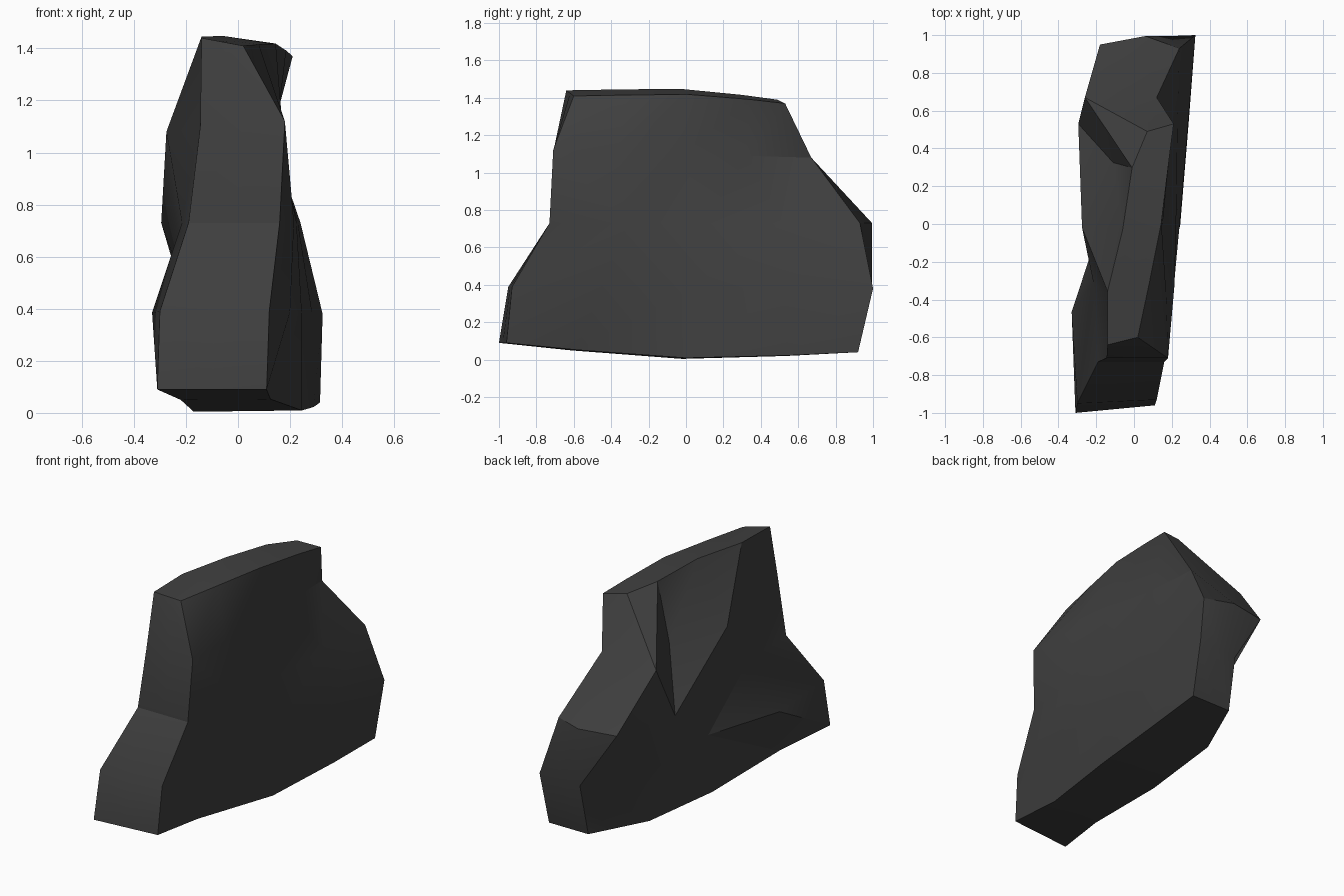
import bpy
import bmesh
import math
from mathutils import Vector

cube = bpy.data.objects.get("Cube")
if cube:
    bpy.data.objects.remove(cube, do_unlink=True)


def make_material(name, colour):
    material = bpy.data.materials.new(name)
    material.use_nodes = True
    material.diffuse_color = colour
    material.node_tree.nodes["Principled BSDF"].inputs["Base Color"].default_value = colour
    return material


# Spacing of the points along a row, front to back
even = (0, .25, .5, .75, 1)
wide = (0, .2, .51, .8, 1)
late = (0, .25, .54, .83, 1)

# Each row of a broad side, lowest first: spacing, widths from front to back,
# then (y, z) of its front end, (y, z) of its back end and the middle rise
rough_side = [
    (wide, (-.31, -.22, -.17, -.12, .04), (-1, .09), (.92, .04), -.06),
    (even, (-.3, -.33, -.17, -.19, .05), (-.95, .39), (.99, .37), 0),
    (even, (-.19, -.215, -.24, -.295, -.18), (-.73, .73), (.95, .73), 0),
    (even, (-.145, -.15, -.275, -.11, -.26), (-.71, 1.1), (.67, 1.06), 0),
    (late, (-.14, -.14, -.06, -.01, .07), (-.64, 1.44), (.49, 1.39), .035),
]
flat_side = [
    (wide, (.11, .125, .245, .29, .315), (-.96, .09), (.92, .04), -.055),
    (even, (.12, .2, .245, .285, .325), (-.93, .39), (1, .38), 0),
    (even, (.16, .215, .225, .23, .24), (-.73, .73), (.93, .73), 0),
    (even, (.18, .17, .15, .135, .12), (-.71, 1.12), (.67, 1.08), 0),
    (late, (.02, .08, .145, .185, .21), (-.6, 1.41), (.53, 1.37), .03),
]

# Direction of the fold across each patch, row by row, front to back
rough_folds = ["////", "/-//", "//-/", "/---"]
flat_folds = ["////", "////", "-///", "////"]


def add_side(mesh, rows):
    """Make the grid of points of one broad side."""
    grid = []
    for spacing, widths, front, back, rise in rows:
        line = []
        for t, x, share in zip(spacing, widths, (0, .5, 1, .5, 0)):
            y, z = Vector(front).lerp(Vector(back), t)
            line.append(mesh.verts.new((x, y, z + rise * share)))
        grid.append(line)
    return grid


def add_folded_strip(mesh, low, high, folds):
    """Join two rows with triangles that follow the folds."""
    for a, b, c, d, fold in zip(low, low[1:], high[1:], high, folds):
        if fold == "/":
            triangles = (a, b, c), (a, c, d)
        else:
            triangles = (a, b, d), (b, c, d)
        for triangle in triangles:
            mesh.faces.new(triangle)


def rim(grid):
    """Points around the edge of a side, closed into a loop."""
    loop = list(grid[0])
    loop += [line[-1] for line in grid[1:]]
    loop += reversed(grid[-1][:-1])
    loop += [line[0] for line in reversed(grid[:-1])]
    return loop


# Rock slab: two broad sides
mesh = bmesh.new()
rough = add_side(mesh, rough_side)
flat = add_side(mesh, flat_side)
for grid, folds in ((rough, rough_folds), (flat, flat_folds)):
    for low, high, fold_row in zip(grid, grid[1:], folds):
        add_folded_strip(mesh, low, high, fold_row)

# Narrow rim with a middle ridge that swells at the back
ends = list(zip(rim(rough), rim(flat)))
ridge = [mesh.verts.new((a.co + b.co) / 2) for a, b in ends]
swell = rim(rough).index(rough[2][-1])
ridge[swell].co += Vector((.03, .055, 0))
for i, (a, b) in enumerate(ends[:-1]):
    c, d = ends[i + 1]
    mesh.faces.new((a, ridge[i], ridge[i + 1], c))
    mesh.faces.new((ridge[i], b, d, ridge[i + 1]))
bmesh.ops.remove_doubles(mesh, verts=mesh.verts, dist=.0001)
bmesh.ops.recalc_face_normals(mesh, faces=mesh.faces)

data = bpy.data.meshes.new("rock_slab")
mesh.to_mesh(data)
mesh.free()
data.materials.append(make_material("dark grey stone", (.05, .05, .05, 1)))
rock = bpy.data.objects.new("rock_slab", data)
bpy.context.collection.objects.link(rock)

# Soft shading on shallow folds, crisp edges around the rim
bpy.ops.object.select_all(action="DESELECT")
rock.select_set(True)
bpy.context.view_layer.objects.active = rock
bpy.ops.object.shade_smooth_by_angle(angle=math.radians(25))
